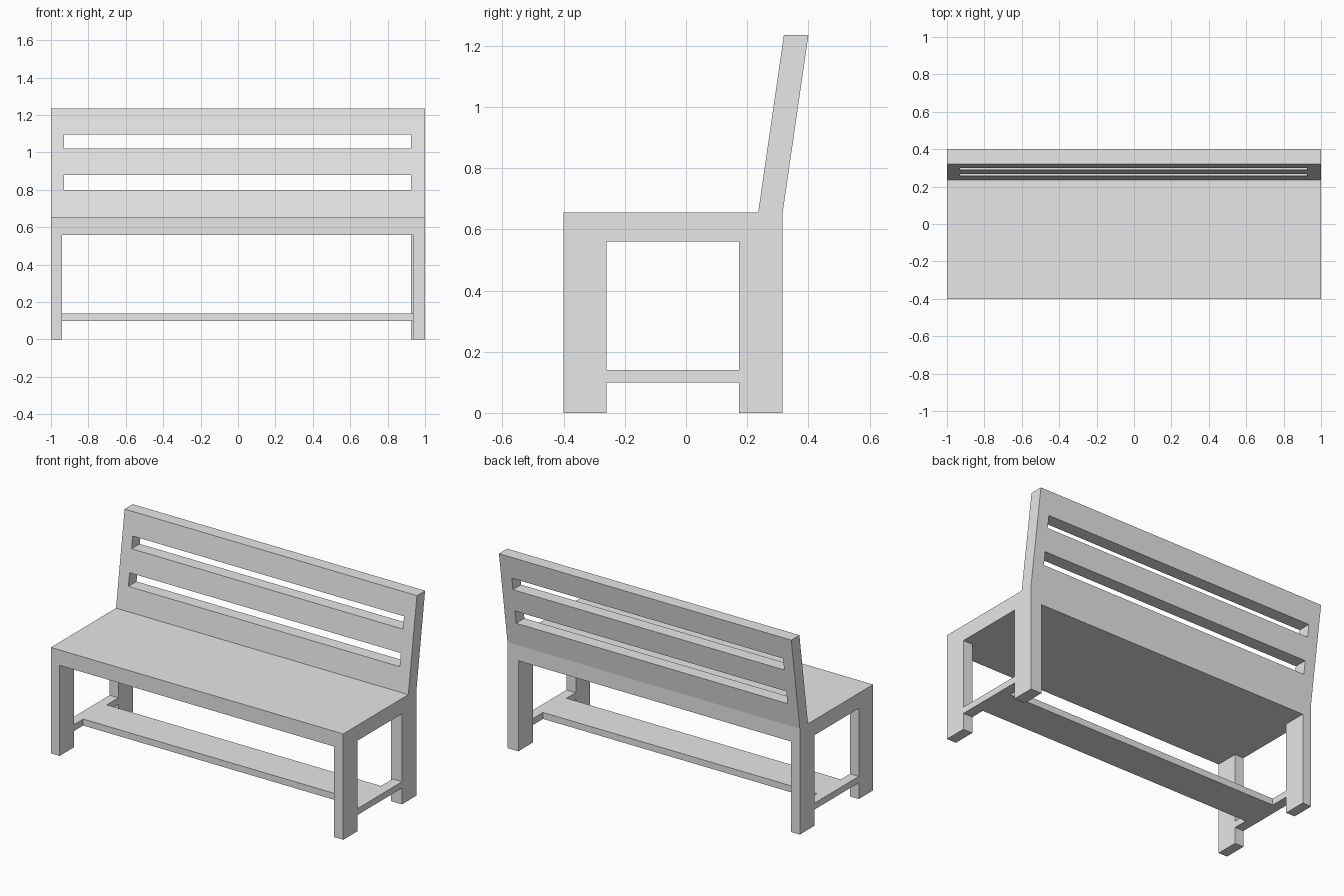
import bpy
import bmesh

default_cube = bpy.data.objects.get("Cube")
if default_cube:
    bpy.data.objects.remove(default_cube, do_unlink=True)

grey = bpy.data.materials.new("plain_grey")
grey.use_nodes = True
colour = (0.8, 0.8, 0.8, 1)
grey.diffuse_color = colour
grey.node_tree.nodes["Principled BSDF"].inputs["Base Color"].default_value = colour


def finish(name, bm):
    bmesh.ops.recalc_face_normals(bm, faces=bm.faces[:])
    mesh = bpy.data.meshes.new(name)
    bm.to_mesh(mesh)
    bm.free()
    mesh.materials.append(grey)
    obj = bpy.data.objects.new(name, mesh)
    bpy.context.collection.objects.link(obj)
    return obj


def box(name, x, y, z):
    """Box spanning the given (low, high) ranges."""
    bm = bmesh.new()
    bmesh.ops.create_cube(bm, size=1)
    for v in bm.verts:
        v.co = [r[0] if c < 0 else r[1] for c, r in zip(v.co, (x, y, z))]
    return finish(name, bm)


# Main heights and depths
SEAT_LOW, SEAT_TOP, TOP = 0.56, 0.655, 1.235
FRONT, REAR = -0.4, 0.316
LEG_FRONT, LEG_REAR = (FRONT, -0.26), (0.174, REAR)
RAIL_Z = (0.1, 0.14)

# Seat slab
box("seat", (-1, 1), (FRONT, REAR), (SEAT_LOW, SEAT_TOP))

# Legs and the low rail joining each pair
for side, front_x, rear_x in (("right", (-1, -0.94), (-1, -0.94)),
                              ("left", (0.936, 1), (0.926, 1))):
    box(side + "_front_leg", front_x, LEG_FRONT, (0, SEAT_LOW))
    box(side + "_rear_leg", rear_x, LEG_REAR, (0, SEAT_LOW))
    box(side + "_side_rail", front_x, (LEG_FRONT[1], LEG_REAR[0]), RAIL_Z)

# Long board between the side rails
box("stretcher_board", (-0.94, 0.936), (-0.17, 0.06), RAIL_Z)

# Leaning backrest: a grid of cells with two open slots, extruded in depth
THICK = 0.08
xs = (-1, -0.93, 0.926, 1)
zs = (SEAT_TOP, 0.8, 0.88, 1.02, 1.095, TOP)
lean = (0.4 - REAR) / (TOP - SEAT_TOP)
bm = bmesh.new()
grid = [[bm.verts.new((x, REAR - THICK + lean * (z - SEAT_TOP), z)) for x in xs]
        for z in zs]
for row in range(len(zs) - 1):
    for col in range(len(xs) - 1):
        if col == 1 and row % 2 == 1:
            continue
        bm.faces.new((grid[row][col], grid[row][col + 1],
                      grid[row + 1][col + 1], grid[row + 1][col]))
result = bmesh.ops.extrude_face_region(bm, geom=bm.faces[:], use_keep_orig=True)
moved = [g for g in result["geom"] if isinstance(g, bmesh.types.BMVert)]
bmesh.ops.translate(bm, verts=moved, vec=(0, THICK, 0))
finish("backrest", bm)
